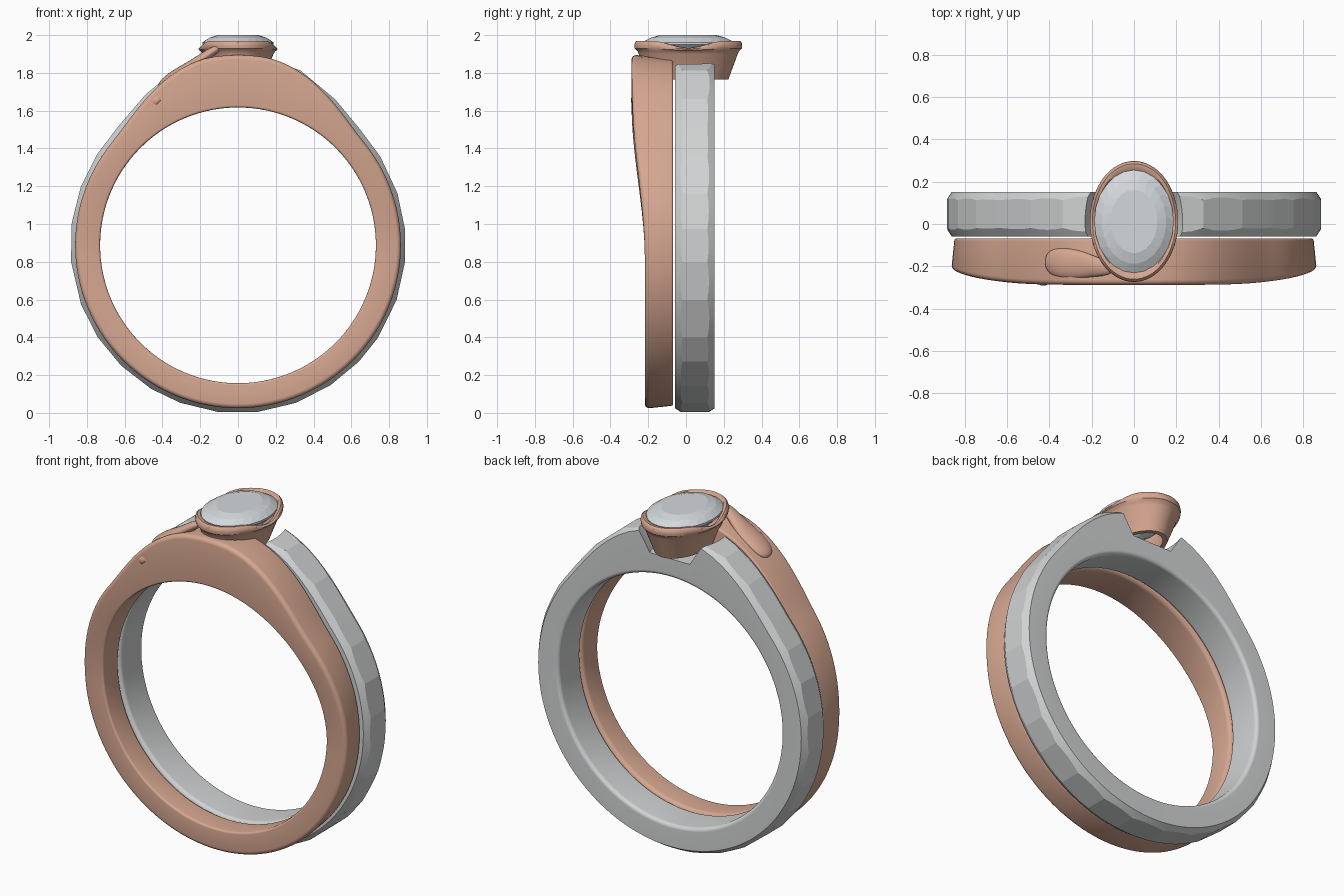
import bpy, bmesh, math, random
from math import sin, cos, pi, radians
from mathutils import Vector

random.seed(4)
if "Cube" in bpy.data.objects:
    bpy.data.objects.remove(bpy.data.objects["Cube"])

CENTRE_Z = 0.887
HEAD_Y = 0.012


def material(name, colour, metal=0.0):
    m = bpy.data.materials.new(name)
    m.use_nodes = True
    m.diffuse_color = (*colour, 1)
    m.node_tree.nodes["Principled BSDF"].inputs["Base Color"].default_value = (*colour, 1)
    return m


ROSE = material("rose_gold", (0.68, 0.39, 0.285))
SILVER = material("silver", (0.64, 0.65, 0.655))
GEM = material("pale_gem", (0.66, 0.69, 0.71))


def loft(name, rings, mat, closed=True, caps=False, smooth=None):
    """Join equal rings of points with quads; closed also joins last to first."""
    bm = bmesh.new()
    vs = [[bm.verts.new(p) for p in ring] for ring in rings]
    n = len(rings[0])
    for i in range(len(vs) if closed else len(vs) - 1):
        a, b = vs[i], vs[(i + 1) % len(vs)]
        for j in range(n):
            k = (j + 1) % n
            bm.faces.new((a[j], a[k], b[k], b[j]))
    if caps:
        bm.faces.new(vs[0])
        bm.faces.new(vs[-1])
    bmesh.ops.recalc_face_normals(bm, faces=bm.faces)
    me = bpy.data.meshes.new(name)
    bm.to_mesh(me)
    bm.free()
    me.materials.append(mat)
    ob = bpy.data.objects.new(name, me)
    bpy.context.collection.objects.link(ob)
    if smooth:
        shade(ob, smooth)
    return ob


def shade(ob, angle):
    bpy.ops.object.select_all(action="DESELECT")
    ob.select_set(True)
    bpy.context.view_layer.objects.active = ob
    bpy.ops.object.shade_smooth_by_angle(angle=radians(angle))


def smoothstep(a, b, x):
    t = min(1, max(0, (x - a) / (b - a)))
    return t * t * (3 - 2 * t)


def crown(angle):
    """How far a band has swollen towards its top, 0 to 1."""
    return smoothstep(39, 84, math.degrees(math.asin(max(-1, min(1, sin(angle))))))


def on_ring(angle, r, y):
    return (r * cos(angle), y, CENTRE_Z + r * sin(angle))


def corner(r, y, b, start, steps):
    """Rounded profile corner around (r, y)."""
    return [(r + b * cos(start + pi / 2 * i / steps), y + b * sin(start + pi / 2 * i / steps))
            for i in range(steps + 1)]


# Rose band: rounded section, taller and deeper at the top
rings = []
for i in range(144):
    a = 2 * pi * i / 144
    outer = 0.862 + 0.145 * crown(a)
    front = -0.218 - 0.07 * smoothstep(-0.1, 1, sin(a))
    back, b, inner = -0.068, 0.024, 0.73
    prof = (corner(outer - b, back - b / 2, b / 2, 0, 5)
            + corner(inner + b, back - b, b, pi / 2, 5)
            + corner(inner + b / 2, front + b / 2, b / 2, pi, 5)
            + corner(outer - b, front + b, b, 1.5 * pi, 5))
    rings.append([on_ring(a, r, y) for r, y in prof])
loft("rose_band", rings, ROSE, smooth=30)

# Silver band: flat facets round the outside, conical chamfers meeting them
SIDES, SUB = 28, 4


def silver_radius(a):
    return 0.888 + 0.122 * crown(a)


angles = [2 * pi * (i + 0.5 + random.uniform(-0.12, 0.12)) / SIDES for i in range(SIDES)]
corners = [Vector((cos(a), sin(a))) * silver_radius(a) for a in angles]
rings = []
for i in range(SIDES):
    for s in range(SUB):
        p = corners[i].lerp(corners[(i + 1) % SIDES], s / SUB)
        a, r = math.atan2(p.y, p.x), p.length
        side = min(silver_radius(a) - 0.026, r - 0.012)
        inset = (r - side) * 1.5
        front, back, b, inner = -0.058, 0.152, 0.022, 0.73
        prof = ([(side, front), (r, front + inset), (r, back - inset), (side, back)]
                + corner(inner + b, back - b, b, pi / 2, 12)
                + corner(inner + b, front + b, b, pi, 12))
        rings.append([on_ring(a, rr, y) for rr, y in prof])
silver = loft("silver_band", rings, SILVER)


def oval(ax, ay, z, n=64, turn=0.0, dip=0.0):
    """Oval ring about the head's axis; dip lowers it on the left and right."""
    pts = []
    for i in range(n):
        t = 2 * pi * (i + turn) / n
        low = dip * smoothstep(0, 1, 1 - abs(sin(t)) / 0.72)
        pts.append((ax * cos(t), HEAD_Y + ay * sin(t), z - low))
    return pts


# Seat for the stone setting, cut through the top of the silver band
cutter = loft("seat_cutter", [oval(0.16, 0.24, 1.73), oval(0.25, 0.33, 1.88),
                              oval(0.28, 0.36, 2.1)], SILVER, closed=False, caps=True)
cutter.hide_render = True
mod = silver.modifiers.new("seat", "BOOLEAN")
mod.operation, mod.solver, mod.object = "DIFFERENCE", "EXACT", cutter
bpy.context.view_layer.objects.active = silver
bpy.ops.object.modifier_apply(modifier=mod.name)
bpy.data.objects.remove(cutter)
shade(silver, 8)

# Oval cup holding the stone, its rim scooped at both sides
loft("setting_cup", [
    oval(0.135, 0.212, 1.765), oval(0.188, 0.262, 1.9), oval(0.197, 0.268, 1.915),
    oval(0.207, 0.283, 1.928, dip=0.008), oval(0.209, 0.286, 1.945, dip=0.018),
    oval(0.205, 0.282, 1.962, dip=0.032), oval(0.197, 0.273, 1.97, dip=0.038),
    oval(0.182, 0.255, 1.968, dip=0.042), oval(0.176, 0.235, 1.955, dip=0.042),
    oval(0.165, 0.225, 1.9), oval(0.11, 0.185, 1.765)], ROSE, smooth=35)

# Faceted oval stone
loft("stone", [
    oval(0.11, 0.15, 2.0, 24), oval(0.152, 0.2, 1.986, 24, 0.5),
    oval(0.188, 0.243, 1.962, 24), oval(0.188, 0.243, 1.95, 24),
    oval(0.12, 0.15, 1.88, 24, 0.5), oval(0.02, 0.03, 1.82, 24)],
    GEM, closed=False, caps=True)


# Leaf-like strap sweeping from the band's shoulder up to the cup
def strap(name, path, n=16):
    rings = []
    for x, y, z, wide, thick in path:
        rings.append([(x - thick * 0.5 * sin(2 * pi * j / n), y + wide * cos(2 * pi * j / n),
                       z + thick * sin(2 * pi * j / n)) for j in range(n)])
    ob = loft(name, rings, ROSE, closed=False, caps=True)
    mod = ob.modifiers.new("soften", "SUBSURF")
    mod.levels = mod.render_levels = 2
    shade(ob, 60)


strap("shoulder_strap", [
    (-0.42, -0.18, 1.725, 0.02, 0.01), (-0.40, -0.18, 1.745, 0.06, 0.02),
    (-0.34, -0.185, 1.787, 0.075, 0.025), (-0.26, -0.19, 1.83, 0.07, 0.025),
    (-0.19, -0.2, 1.875, 0.05, 0.025), (-0.12, -0.21, 1.925, 0.035, 0.02),
    (-0.09, -0.2, 1.935, 0.02, 0.01)])

# Small drop-shaped bead on the front face
bm = bmesh.new()
bmesh.ops.create_uvsphere(bm, u_segments=20, v_segments=12, radius=1)
for v in bm.verts:
    taper = 1 - 0.35 * max(0, -v.co.z)
    v.co = Vector((-0.43 + 0.036 * v.co.x * taper + 0.012 * v.co.z,
                   -0.258 - 0.034 * -v.co.y, 1.655 + 0.038 * v.co.z))
me = bpy.data.meshes.new("drop_bead")
bmesh.ops.recalc_face_normals(bm, faces=bm.faces)
bm.to_mesh(me)
bm.free()
me.materials.append(ROSE)
bead = bpy.data.objects.new("drop_bead", me)
bpy.context.collection.objects.link(bead)
shade(bead, 60)
